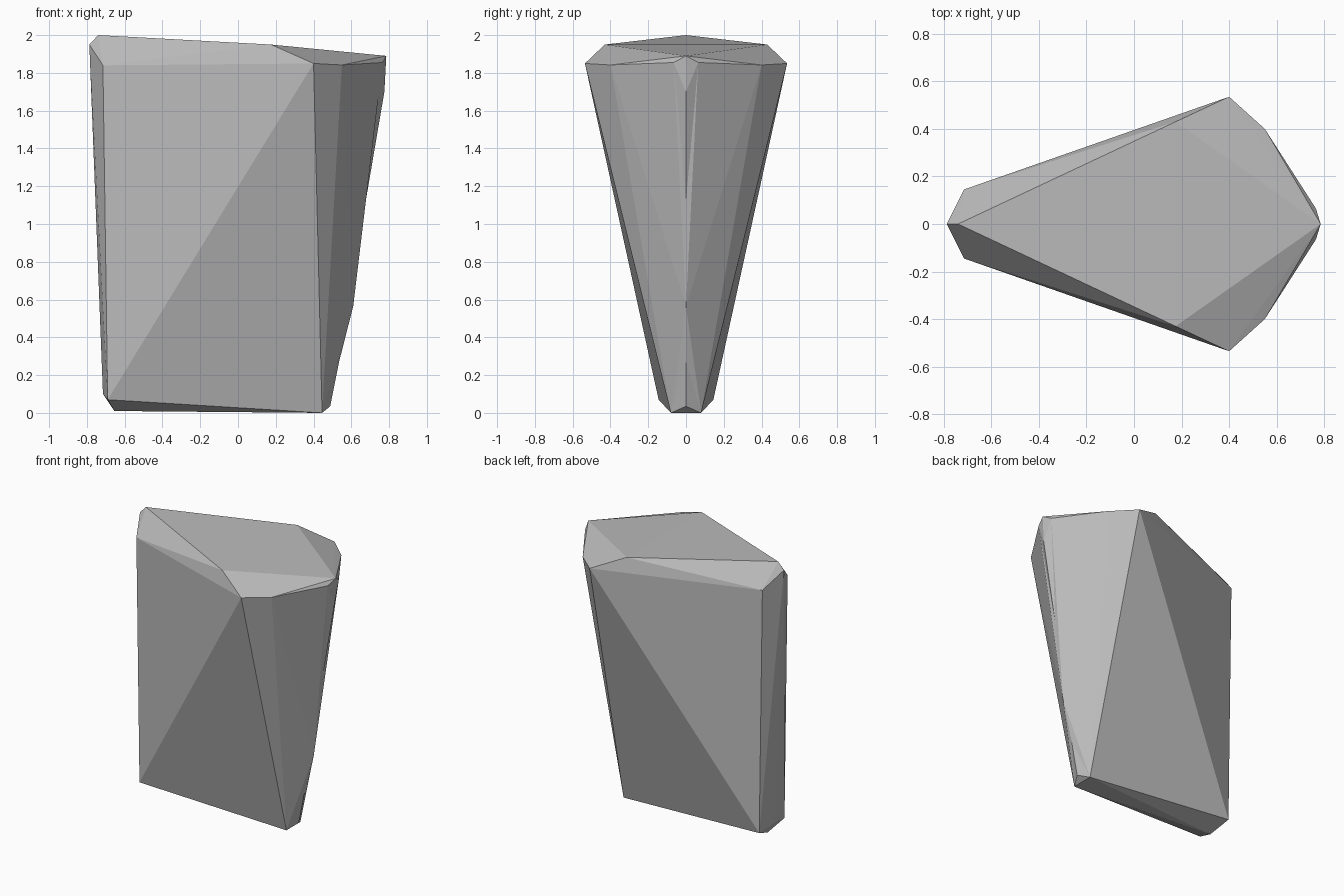
import bpy, bmesh

old = bpy.data.objects.get("Cube")
if old:
    bpy.data.objects.remove(old, do_unlink=True)

stone = bpy.data.materials.new("stone_grey")
stone.use_nodes = True
grey = (0.5, 0.5, 0.5, 1)
stone.diffuse_color = grey
stone.node_tree.nodes["Principled BSDF"].inputs["Base Color"].default_value = grey

# Corners on the centre plane (x, z)
centre = [(-0.74, 2.0), (-0.787, 1.95), (-0.715, 0.1), (-0.655, 0.01),
          (0.785, 1.89), (0.775, 1.7), (0.61, 0.565), (0.488, 0.035)]
# Corners mirrored to front and back (x, y, z)
paired = [(-0.715, 0.145, 1.84), (-0.69, 0.145, 0.07),
          (0.175, 0.43, 1.95), (0.4, 0.535, 1.85), (0.55, 0.4, 1.842),
          (0.765, 0.065, 1.855), (0.445, 0.08, 0.0)]
# Shallow dents along the left ridge (x, z)
dents = [(0.676, 1.12), (0.535, 0.27)]

bm = bmesh.new()
for x, z in centre:
    bm.verts.new((x, 0, z))
for x, y, z in paired:
    for side in (-1, 1):
        bm.verts.new((x, side * y, z))
bmesh.ops.convex_hull(bm, input=bm.verts[:])

# Split the ridge edge spanning each dent and press it inwards
for x, z in dents:
    for edge in bm.edges[:]:
        a, b = sorted(edge.verts, key=lambda v: v.co.z)
        on_ridge = all(abs(v.co.y) < 1e-4 and v.co.x > 0.4 for v in (a, b))
        if on_ridge and a.co.z < z < b.co.z:
            new_edge, vert = bmesh.utils.edge_split(edge, a, 0.5)
            vert.co = (x, 0, z)
            break
bmesh.ops.triangulate(bm, faces=bm.faces[:])
bmesh.ops.recalc_face_normals(bm, faces=bm.faces[:])

# Faceted stone block
mesh = bpy.data.meshes.new("stone_block")
bm.to_mesh(mesh)
bm.free()
mesh.materials.append(stone)
block = bpy.data.objects.new("stone_block", mesh)
bpy.context.collection.objects.link(block)
